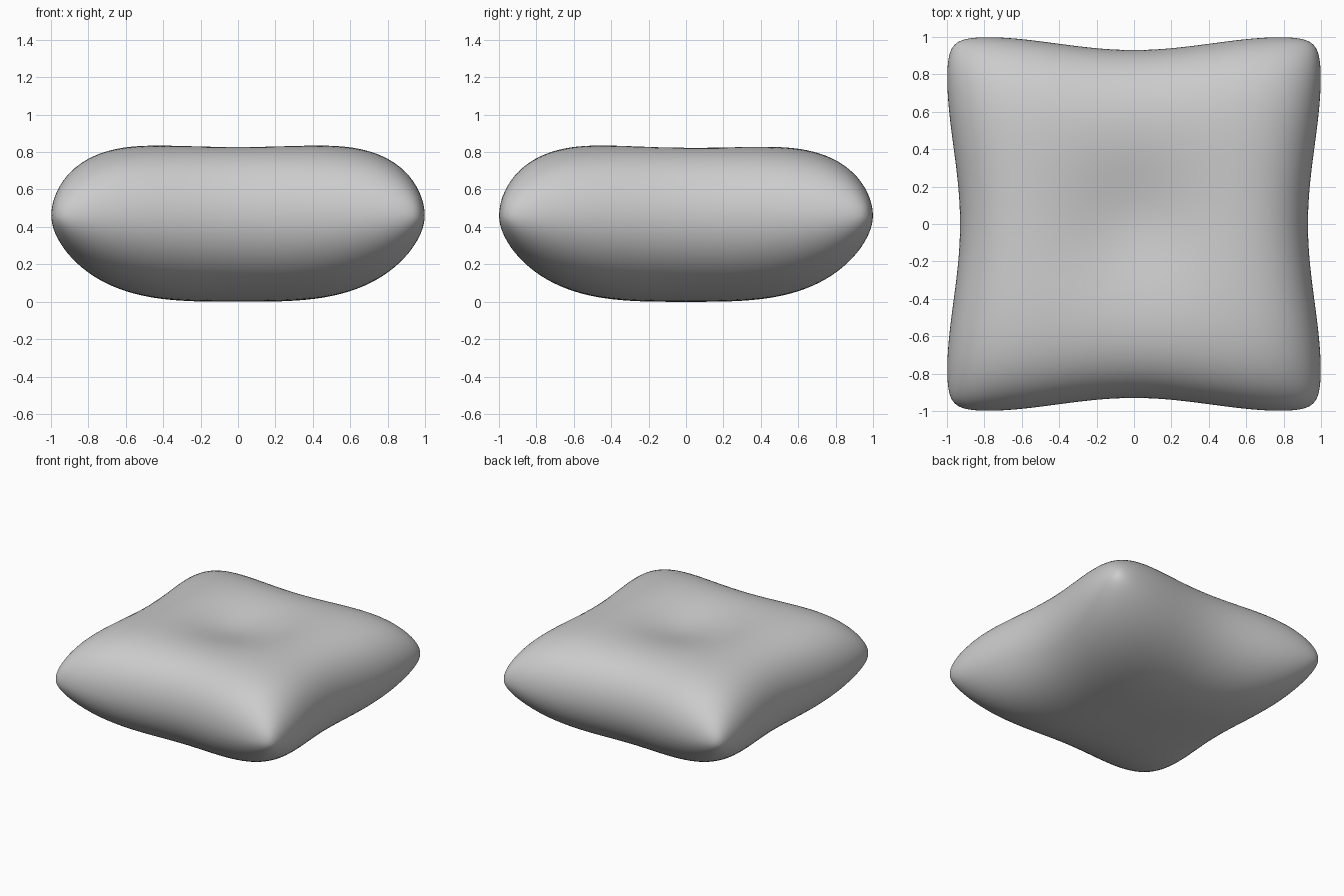
import bpy
import bmesh
import math

if "Cube" in bpy.data.objects:
    bpy.data.objects.remove(bpy.data.objects["Cube"], do_unlink=True)

SEAM = 0.46      # height of the seam line
SEGMENTS = 64

fabric = bpy.data.materials.new("grey fabric")
fabric.use_nodes = True
grey = (0.6, 0.6, 0.6, 1)
fabric.diffuse_color = grey
fabric.node_tree.nodes["Principled BSDF"].inputs["Base Color"].default_value = grey


def side_reach(t):
    """Half width of the cushion at position t along a side: pinched in the middle."""
    return 0.93 + 0.07 * math.sin(math.pi / 2 * t / 0.83) ** 2


def puff(u, v, power):
    """Rounded at the sides, tapering to a point at the corners."""
    return math.sqrt(max(0, 1 - abs(u) ** power) * max(0, 1 - abs(v) ** power))


def top_height(u, v):
    dent = 0.085 * math.exp(-(u * u + v * v) / 0.16)
    return SEAM + (0.385 - dent - 0.008 * v) * puff(u, v, 5)


def bottom_height(u, v):
    return SEAM * (1 - puff(u, v, 3.3))


def add_panel(bm, height, flip):
    """One fabric panel: a grid, denser at the seam, bent into shape."""
    verts = bmesh.ops.create_grid(bm, x_segments=SEGMENTS, y_segments=SEGMENTS, size=1)["verts"]
    for vert in verts:
        u = math.sin(vert.co.x * math.pi / 2)
        v = math.sin(vert.co.y * math.pi / 2)
        corner = 1 - 0.035 * abs(u * v) ** 14
        vert.co = (u * side_reach(v) * corner, v * side_reach(u) * corner, height(u, v))
    if flip:
        faces = list({f for vert in verts for f in vert.link_faces})
        bmesh.ops.reverse_faces(bm, faces=faces)


# Cushion: top and bottom panels welded along the seam
bm = bmesh.new()
add_panel(bm, top_height, False)
add_panel(bm, bottom_height, True)
bmesh.ops.remove_doubles(bm, verts=bm.verts, dist=0.00005)
bmesh.ops.recalc_face_normals(bm, faces=bm.faces)
for face in bm.faces:
    face.smooth = True
mesh = bpy.data.meshes.new("cushion")
bm.to_mesh(mesh)
bm.free()
mesh.materials.append(fabric)
cushion = bpy.data.objects.new("cushion", mesh)
bpy.context.collection.objects.link(cushion)
